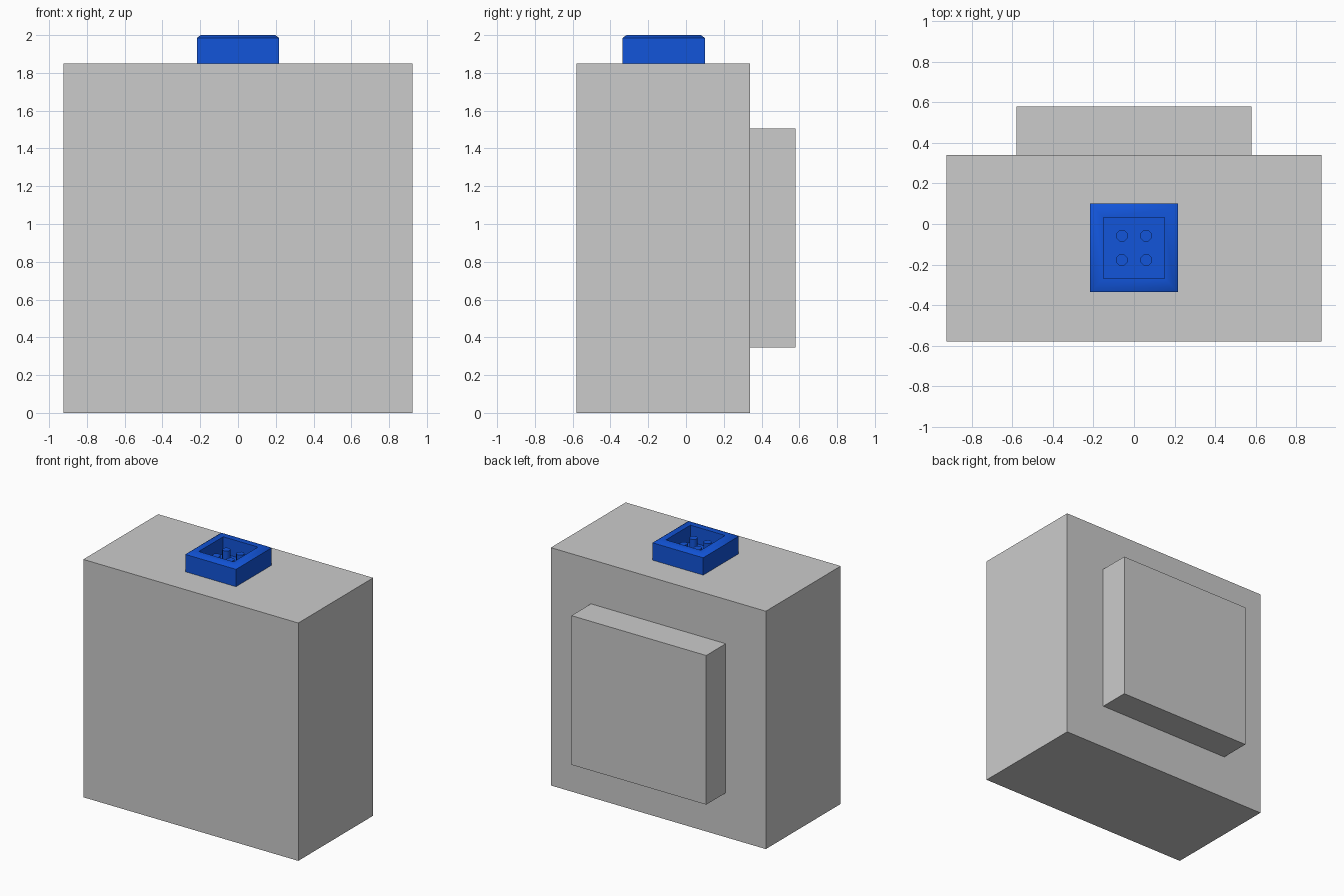
import bpy, bmesh, math
from mathutils import Matrix

if "Cube" in bpy.data.objects:
    bpy.data.objects.remove(bpy.data.objects["Cube"])

blue = bpy.data.materials.new("blue_plastic")
blue.diffuse_color = (0.006, 0.09, 0.7, 1)
blue.use_nodes = True
blue.node_tree.nodes["Principled BSDF"].inputs["Base Color"].default_value = blue.diffuse_color


def finish(name, bm, mat=None):
    bmesh.ops.recalc_face_normals(bm, faces=bm.faces)
    mesh = bpy.data.meshes.new(name)
    bm.to_mesh(mesh)
    bm.free()
    ob = bpy.data.objects.new(name, mesh)
    bpy.context.collection.objects.link(ob)
    if mat:
        mesh.materials.append(mat)
    return ob


def box(name, lo, hi):
    bm = bmesh.new()
    size = [b - a for a, b in zip(lo, hi)]
    mid = [(a + b) / 2 for a, b in zip(lo, hi)]
    bmesh.ops.create_cube(bm, size=1, matrix=Matrix.Translation(mid) @ Matrix.Diagonal((*size, 1)))
    return finish(name, bm)


# Main body and the raised panel on its back
box("body", (-0.925, -0.58, 0), (0.925, 0.34, 1.85))
box("back_panel", (-0.58, 0.34, 0.345), (0.58, 0.58, 1.505))

# Connector socket: nested square rings, chamfered rim and recessed floor
CY = -0.118
rings = [(0.218, 1.85), (0.218, 1.985), (0.197, 2.0), (0.15, 2.0), (0.15, 1.87)]
bm = bmesh.new()
loops = [[bm.verts.new((sx * r, CY + sy * r, z))
          for sx, sy in ((-1, -1), (1, -1), (1, 1), (-1, 1))] for r, z in rings]
for a, b in zip(loops, loops[1:]):
    for i in range(4):
        j = (i + 1) % 4
        bm.faces.new((a[i], a[j], b[j], b[i]))
bm.faces.new(loops[-1])
bm.faces.new(loops[0][::-1])
socket = finish("connector_socket", bm, blue)

# Four round contact pins standing on the socket floor
bm = bmesh.new()
for sx in (-1, 1):
    for sy in (-1, 1):
        turn = Matrix.Rotation(math.radians(22.5), 4, 'Z')
        bmesh.ops.create_cone(bm, cap_ends=True, segments=8, radius1=0.03, radius2=0.03, depth=0.09,
                              matrix=Matrix.Translation((sx * 0.06, CY + sy * 0.06, 1.915)) @ turn)
pins = finish("contact_pins", bm, blue)

# Smooth the chamfer and pin sides, keep right angles sharp
for ob in (socket, pins):
    bpy.ops.object.select_all(action='DESELECT')
    ob.select_set(True)
    bpy.context.view_layer.objects.active = ob
    bpy.ops.object.shade_smooth_by_angle(angle=math.radians(60 if ob is pins else 50))
